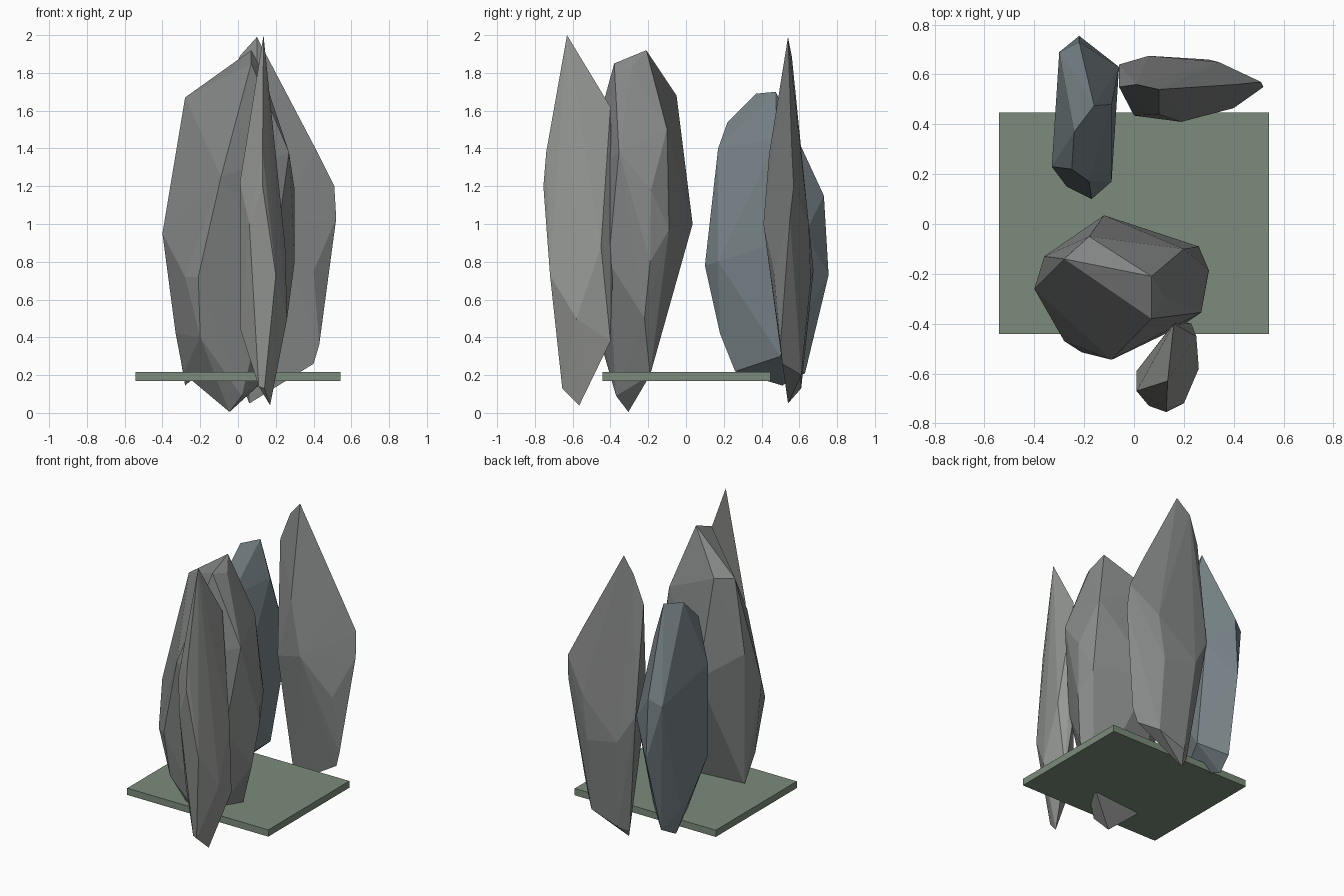
import bpy
import bmesh


def material(name, rgb):
    mat = bpy.data.materials.new(name)
    mat.diffuse_color = (*rgb, 1)
    return mat


def rock(name, corners, mat):
    """Faceted boulder: the convex hull of a few chiselled corners."""
    bm = bmesh.new()
    for c in corners:
        bm.verts.new(c)
    bmesh.ops.convex_hull(bm, input=bm.verts[:])
    loose = [v for v in bm.verts if not v.link_faces]
    bmesh.ops.delete(bm, geom=loose, context='VERTS')
    bmesh.ops.recalc_face_normals(bm, faces=bm.faces[:])
    mesh = bpy.data.meshes.new(name)
    bm.to_mesh(mesh)
    bm.free()
    obj = bpy.data.objects.new(name, mesh)
    bpy.context.collection.objects.link(obj)
    mesh.materials.append(mat)
    return obj


stone = material("stone_grey", (0.24, 0.25, 0.245))
pale = material("stone_pale", (0.30, 0.31, 0.295))
blue = material("stone_blue", (0.18, 0.22, 0.235))
moss = material("moss_green", (0.20, 0.26, 0.20))

# Ground slab
bpy.ops.mesh.primitive_cube_add(size=1, location=(0, 0.003, 0.193))
slab = bpy.context.object
slab.name = "ground_slab"
slab.scale = (1.085, 0.89, 0.047)
slab.data.materials.append(moss)

# Wide central boulder, listed top to bottom
rock("center_rock", [
    (0.07, -0.21, 1.92), (0.07, -0.38, 1.85), (0.12, -0.29, 1.83),
    (-0.18, -0.05, 1.68), (-0.28, -0.14, 1.67), (0.20, -0.10, 1.50),
    (0.27, -0.355, 1.38), (-0.09, -0.545, 1.25), (0.30, -0.185, 1.18),
    (-0.36, -0.13, 1.17), (-0.12, 0.035, 1.00), (0.26, -0.09, 0.97),
    (-0.40, -0.26, 0.95), (0.30, -0.19, 0.80), (-0.21, -0.515, 0.72),
    (-0.28, -0.47, 0.72), (0.19, -0.41, 0.80), (0.26, -0.22, 0.50),
    (-0.20, -0.46, 0.40), (-0.33, -0.29, 0.42), (-0.29, -0.23, 0.21),
    (0.17, -0.19, 0.20), (0.02, -0.37, 0.09), (-0.045, -0.305, 0.005),
], stone)

# Slim pointed shard at the front
rock("front_shard", [
    (0.135, -0.63, 2.00), (0.16, -0.40, 1.62), (0.13, -0.74, 1.38),
    (0.01, -0.67, 1.22), (0.13, -0.755, 1.20), (0.06, -0.73, 1.00),
    (0.17, -0.385, 0.80), (0.25, -0.45, 0.88), (0.20, -0.72, 0.73),
    (0.26, -0.58, 0.50), (0.01, -0.59, 0.45), (0.23, -0.40, 0.38),
    (0.14, -0.655, 0.13), (0.11, -0.65, 0.14), (0.17, -0.565, 0.04),
], pale)

# Broad flat blade at the back right
rock("back_blade", [
    (0.10, 0.54, 1.99), (0.01, 0.56, 1.89), (-0.06, 0.55, 1.70),
    (0.10, 0.44, 1.37), (0.41, 0.56, 1.40), (0.51, 0.57, 1.20),
    (0.52, 0.55, 1.03), (0.34, 0.65, 1.00), (0.19, 0.41, 1.00),
    (0.00, 0.435, 0.95), (-0.06, 0.64, 0.95), (0.40, 0.465, 0.75),
    (0.06, 0.675, 0.75), (0.30, 0.66, 0.70), (0.43, 0.50, 0.36),
    (0.40, 0.51, 0.26), (0.30, 0.61, 0.20), (0.10, 0.61, 0.13),
    (0.04, 0.56, 0.10), (0.06, 0.54, 0.05),
], stone)

# Bluish boulder at the back left
rock("back_left_rock", [
    (-0.16, 0.475, 1.70), (-0.24, 0.37, 1.69), (-0.25, 0.22, 1.54),
    (-0.09, 0.48, 1.45), (-0.18, 0.17, 1.40), (-0.33, 0.23, 1.23),
    (-0.22, 0.73, 1.15), (-0.30, 0.69, 1.10), (-0.06, 0.63, 0.95),
    (-0.17, 0.10, 0.78), (-0.09, 0.17, 0.80), (-0.27, 0.15, 0.75),
    (-0.22, 0.755, 0.73), (-0.33, 0.23, 0.60), (-0.18, 0.18, 0.42),
    (-0.24, 0.67, 0.38), (-0.25, 0.63, 0.21), (-0.31, 0.50, 0.32),
    (-0.20, 0.26, 0.22), (-0.10, 0.50, 0.30), (-0.28, 0.51, 0.145),
], blue)
